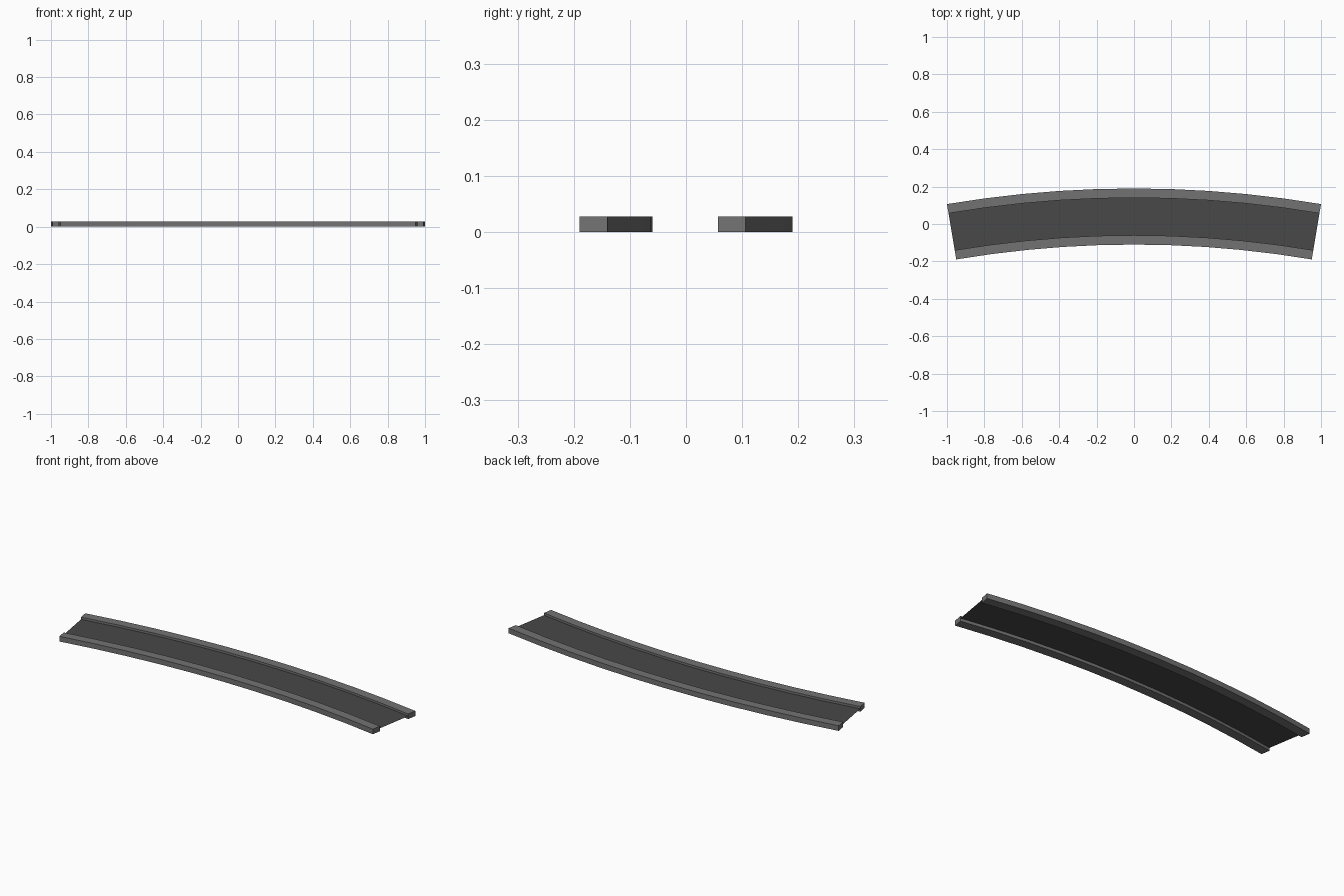
import bpy
import math

cube = bpy.data.objects.get("Cube")
if cube:
    bpy.data.objects.remove(cube, do_unlink=True)

SEGMENTS = 10
HALF_ANGLE = math.radians(9.55)
R_OUT = 1 / math.sin(HALF_ANGLE)      # outer edge radius
Y_TOP = 0.19                          # middle of the outer edge
KERB, ROAD, HEIGHT, DECK = 0.05, 0.20, 0.028, 0.016


def material(name, value):
    mat = bpy.data.materials.new(name)
    mat.use_nodes = True
    colour = (value, value, value, 1)
    mat.diffuse_color = colour
    mat.node_tree.nodes["Principled BSDF"].inputs["Base Color"].default_value = colour
    return mat


def sweep(name, profile, mat, closed):
    """Sweep a profile of (inset from outer edge, z) points along the bend."""
    n = len(profile)
    verts, faces = [], []
    for i in range(SEGMENTS + 1):
        a = HALF_ANGLE * (2 * i / SEGMENTS - 1)
        for inset, z in profile:
            r = R_OUT - inset
            verts.append((r * math.sin(a), r * math.cos(a) - R_OUT + Y_TOP, z))
    for i in range(SEGMENTS):
        for j in range(n if closed else n - 1):
            k = (j + 1) % n
            faces.append((i * n + j, i * n + k, (i + 1) * n + k, (i + 1) * n + j))
    if closed:
        faces.append(tuple(reversed(range(n))))
        faces.append(tuple(SEGMENTS * n + j for j in range(n)))
    mesh = bpy.data.meshes.new(name)
    mesh.from_pydata(verts, [], faces)
    mesh.materials.append(mat)
    mesh.update()
    obj = bpy.data.objects.new(name, mesh)
    bpy.context.collection.objects.link(obj)
    return obj


def kerb_profile(start):
    end = start + KERB
    return [(start, 0), (end, 0), (end, HEIGHT), (start, HEIGHT)]


kerb_grey = material("kerb grey", 0.17)
asphalt = material("dark asphalt", 0.065)

# Raised kerbs on both sides of the bend
sweep("outer_kerb", kerb_profile(0), kerb_grey, True)
sweep("inner_kerb", kerb_profile(KERB + ROAD), kerb_grey, True)

# Thin road sheet between the kerbs
sweep("road_surface", [(KERB + ROAD, DECK), (KERB, DECK)], asphalt, False)
